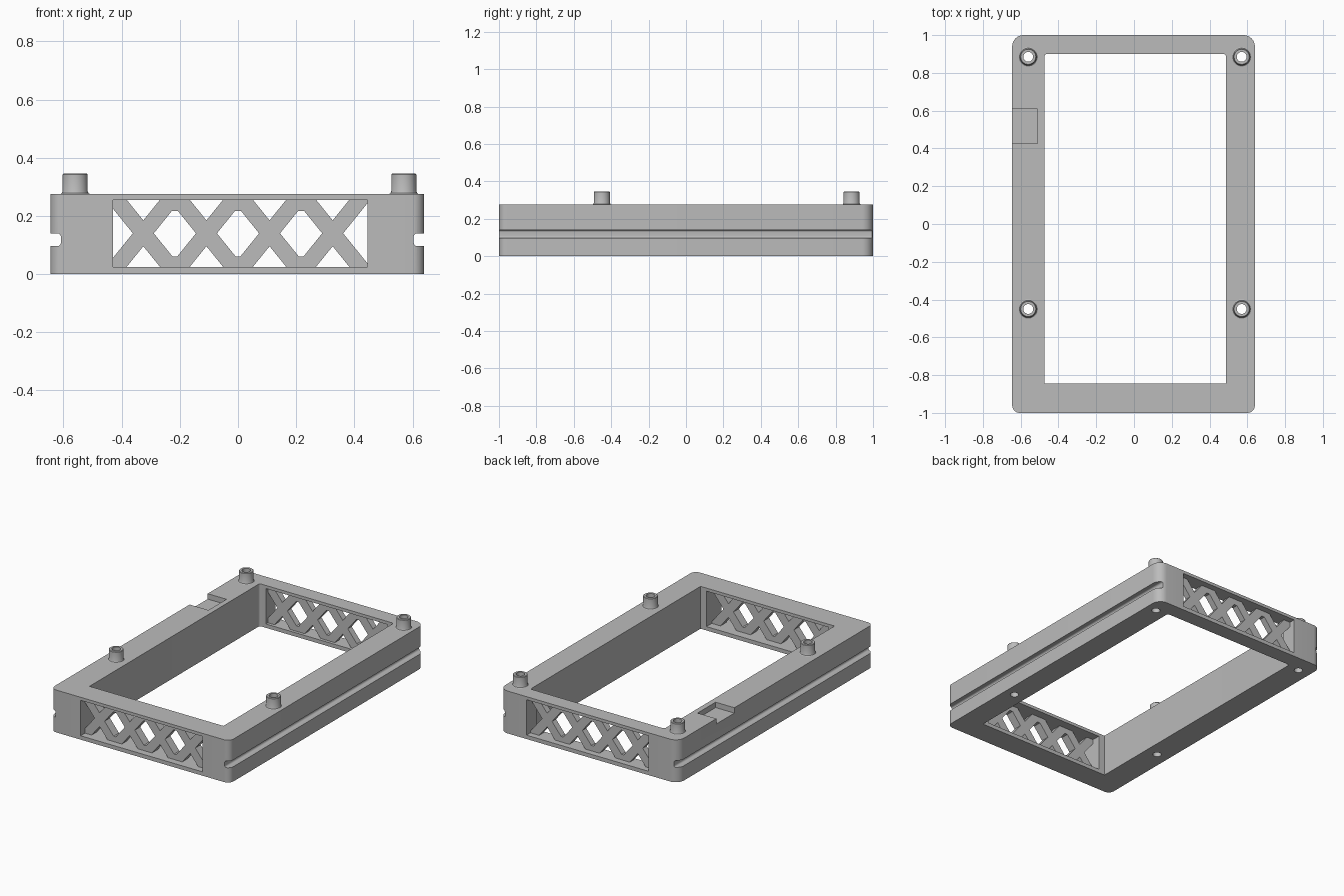
import bpy, bmesh, math
from mathutils import Vector

if "Cube" in bpy.data.objects:
    bpy.data.objects.remove(bpy.data.objects["Cube"])

grey = bpy.data.materials.new("plain grey")
grey.use_nodes = True
COLOUR = (0.5, 0.5, 0.5, 1)
grey.diffuse_color = COLOUR
grey.node_tree.nodes["Principled BSDF"].inputs["Base Color"].default_value = COLOUR


def rounded_box(x0, x1, y0, y1, radii, steps=8):
    """Rectangle outline; radii run anticlockwise from the low corner."""
    pts = []
    signs = ((1, 1), (-1, 1), (-1, -1), (1, -1))
    corners = ((x0, y0), (x1, y0), (x1, y1), (x0, y1))
    for i, ((cx, cy), (sx, sy), r) in enumerate(zip(corners, signs, radii)):
        if r == 0:
            pts.append((cx, cy))
            continue
        for k in range(steps + 1):
            a = math.pi + (i + k / steps) * math.pi / 2
            pts.append((cx + sx * r + r * math.cos(a), cy + sy * r + r * math.sin(a)))
    return pts


def make_object(name, bm):
    bmesh.ops.recalc_face_normals(bm, faces=bm.faces)
    mesh = bpy.data.meshes.new(name)
    bm.to_mesh(mesh)
    bm.free()
    mesh.materials.append(grey)
    obj = bpy.data.objects.new(name, mesh)
    bpy.context.collection.objects.link(obj)
    return obj


def add_prism(bm, pts, lo, hi, axis):
    """Extrude an outline along z, or an x-z outline along y."""
    place = (lambda a, b, t: (a, b, t)) if axis == "z" else (lambda a, b, t: (a, t, b))
    face = bm.faces.new([bm.verts.new(place(a, b, lo)) for a, b in pts])
    top = bmesh.ops.extrude_face_region(bm, geom=[face])["geom"]
    bmesh.ops.translate(bm, verts=[v for v in top if isinstance(v, bmesh.types.BMVert)],
                        vec=Vector(place(0, 0, hi - lo)))


def prism(name, pts, lo, hi, axis="z"):
    bm = bmesh.new()
    add_prism(bm, pts, lo, hi, axis)
    return make_object(name, bm)


def cut(obj, cutter):
    mod = obj.modifiers.new("cut", "BOOLEAN")
    mod.operation = "DIFFERENCE"
    mod.solver = "EXACT"
    mod.object = cutter
    cutter.hide_render = True
    bpy.context.view_layer.objects.active = obj
    bpy.ops.object.modifier_apply(modifier=mod.name)
    bpy.data.objects.remove(cutter)


def smooth(obj):
    bpy.ops.object.select_all(action="DESELECT")
    obj.select_set(True)
    bpy.context.view_layer.objects.active = obj
    bpy.ops.object.shade_smooth_by_angle(angle=math.radians(30))


SQUARE = (0, 0, 0, 0)
X0, X1, TOP = -0.645, 0.64, 0.275
WIN_X0, WIN_X1, WIN_Z0, WIN_Z1 = -0.43, 0.445, 0.025, 0.255
POSTS = [(x, y) for x in (-0.56, 0.57) for y in (-0.45, 0.885)]

# Frame body with its large opening
frame = prism("frame", rounded_box(X0, X1, -1, 1, (0.04, 0.04, 0.06, 0.06)), 0, TOP)
cut(frame, prism("opening", rounded_box(-0.475, 0.487, -0.845, 0.9, (0, 0, 0.015, 0.015)), -0.1, 0.5))

# Windows through the end walls
for lo, hi in ((-1.1, -0.7), (0.8, 1.1)):
    cut(frame, prism("window", rounded_box(WIN_X0, WIN_X1, WIN_Z0, WIN_Z1, SQUARE), lo, hi, "y"))

# Long grooves on both sides
r = 0.012
cut(frame, prism("groove", rounded_box(X0 - 0.1, X0 + 0.036, 0.096, 0.14, (0, r, r, 0)), -1.1, 1.1, "y"))
cut(frame, prism("groove", rounded_box(X1 - 0.036, X1 + 0.1, 0.096, 0.14, (r, 0, 0, r)), -1.1, 1.1, "y"))

# Shallow notch in the top of one rail
cut(frame, prism("notch", rounded_box(X0 - 0.1, -0.51, 0.425, 0.61, SQUARE), TOP - 0.035, 0.5))


def circle(x, y, radius, n=32):
    return [(x + radius * math.cos(2 * math.pi * i / n),
             y + radius * math.sin(2 * math.pi * i / n)) for i in range(n)]


# Screw holes through the rails
for x, y in POSTS:
    cut(frame, prism("hole", circle(x, y, 0.026), -0.1, 0.5))
smooth(frame)

# Hollow posts: a lathed wall with a flared foot
WALL = [(0.026, TOP - 0.005), (0.051, TOP - 0.005), (0.051, TOP), (0.046, TOP + 0.003),
        (0.043, TOP + 0.01), (0.043, 0.342), (0.04, 0.345), (0.026, 0.345)]
for i, (x, y) in enumerate(POSTS):
    bm = bmesh.new()
    rings = [[bm.verts.new((px, py, z)) for px, py in circle(x, y, rad)] for rad, z in WALL]
    for a, b in zip(rings, rings[1:] + rings[:1]):
        for k in range(len(a)):
            j = (k + 1) % len(a)
            bm.faces.new((a[k], a[j], b[j], b[k]))
    smooth(make_object(f"post_{i + 1}", bm))

# Crossed lattice set inside each window
PITCH, HALF_BAR, REACH = 0.217, 0.036, 0.093


def lattice(name, y0, y1):
    bm = bmesh.new()
    for i in range(4):
        cx = (i - 1.5) * PITCH
        for s in (-1, 1):
            a, b = cx - s * REACH, cx + s * REACH
            add_prism(bm, [(a - HALF_BAR, WIN_Z0), (a + HALF_BAR, WIN_Z0),
                           (b + HALF_BAR, WIN_Z1), (b - HALF_BAR, WIN_Z1)], y0, y1, "y")
        if i < 3:
            mid = cx + PITCH / 2
            for z0, z1 in ((WIN_Z0, 0.06), (0.217, WIN_Z1)):
                add_prism(bm, rounded_box(mid - 0.03, mid + 0.03, z0, z1, SQUARE), y0, y1, "y")
    return make_object(name, bm)


lattice("front_lattice", -0.955, -0.9)
lattice("back_lattice", 0.92, 0.96)
